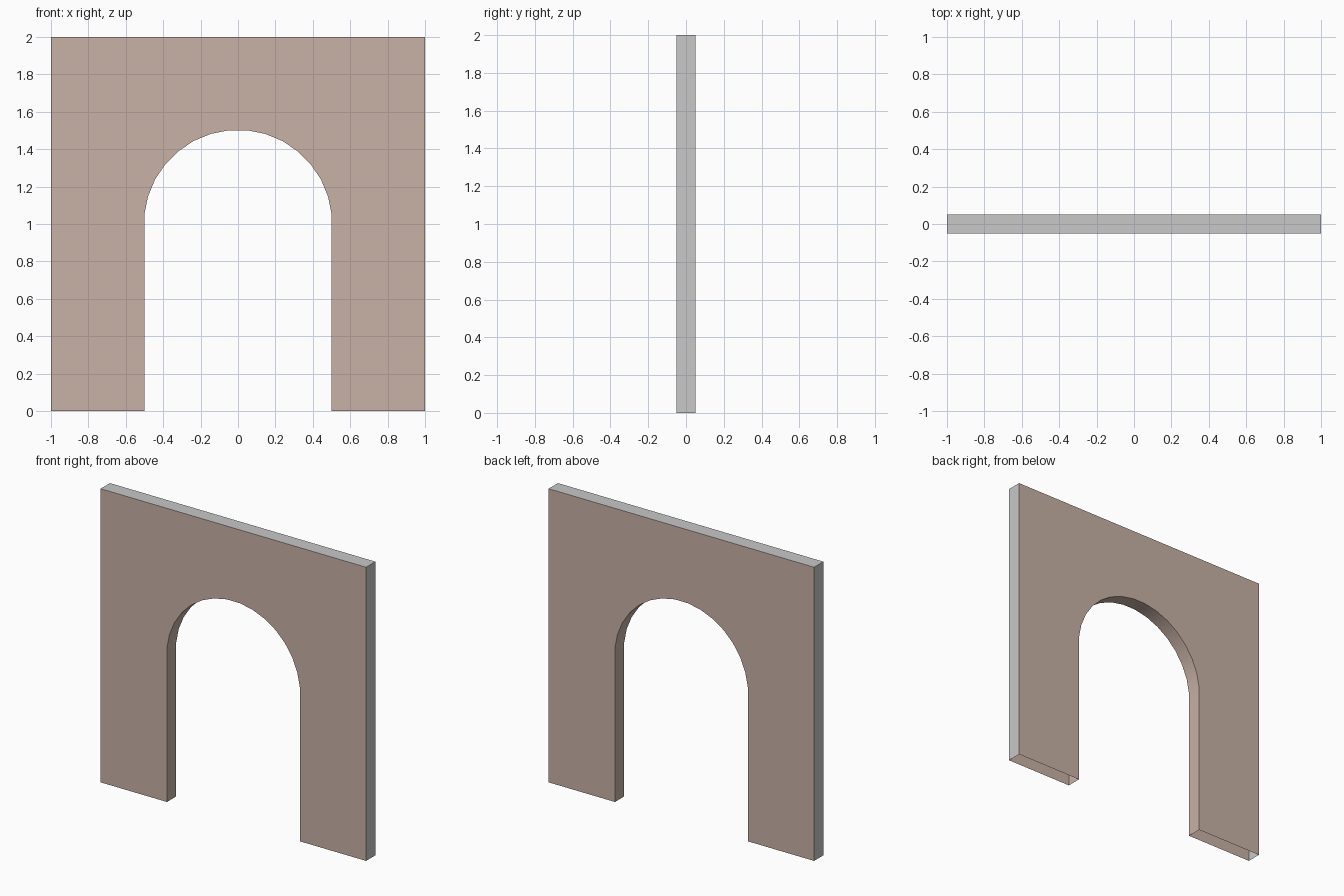
import bpy, bmesh, math

if "Cube" in bpy.data.objects:
    bpy.data.objects.remove(bpy.data.objects["Cube"])

W, H, T = 1.0, 2.0, 0.05        # half width, height, half thickness
R, SPRING = 0.503, 1.0          # arch radius and centre height
STEP = math.radians(11.25)


def material(name, rgb):
    m = bpy.data.materials.new(name)
    m.diffuse_color = (*rgb, 1)
    m.use_nodes = True
    m.node_tree.nodes["Principled BSDF"].inputs["Base Color"].default_value = m.diffuse_color
    return m


# Arch opening, left to right: facets of a 32-sided circle down to straight jambs
arch = [(R * math.cos((k - 0.5) * STEP), SPRING + R * math.sin((k - 0.5) * STEP))
        for k in range(17, -1, -1)]
jamb = arch[-1][0]
outline = [(-W, 0), (-jamb, 0)] + arch + [(jamb, 0), (W, 0), (W, H), (-W, H)]

bm = bmesh.new()
front = [bm.verts.new((x, -T, z)) for x, z in outline]
back = [bm.verts.new((x, T, z)) for x, z in outline]

# Front and back panels
bm.faces.new(front)
bm.faces.new(back[::-1])

# Rim: plaster inside the arch, grey on outer ends and top, open at the bottom
n = len(outline)
for i in range(n):
    j = (i + 1) % n
    (xa, za), (xb, zb) = outline[i], outline[j]
    if za == 0 and zb == 0:
        continue
    f = bm.faces.new((front[j], front[i], back[i], back[j]))
    outer = abs(xa) == W and abs(xb) == W
    f.material_index = 1 if outer else 0

mesh = bpy.data.meshes.new("arched_wall")
bm.to_mesh(mesh)
bm.free()
mesh.materials.append(material("brown plaster", (0.578, 0.445, 0.381)))
mesh.materials.append(material("light grey edge", (0.578, 0.578, 0.578)))

wall = bpy.data.objects.new("arched_wall", mesh)
bpy.context.collection.objects.link(wall)
bpy.context.view_layer.objects.active = wall
wall.select_set(True)
bpy.ops.object.shade_smooth_by_angle(angle=math.radians(30))
